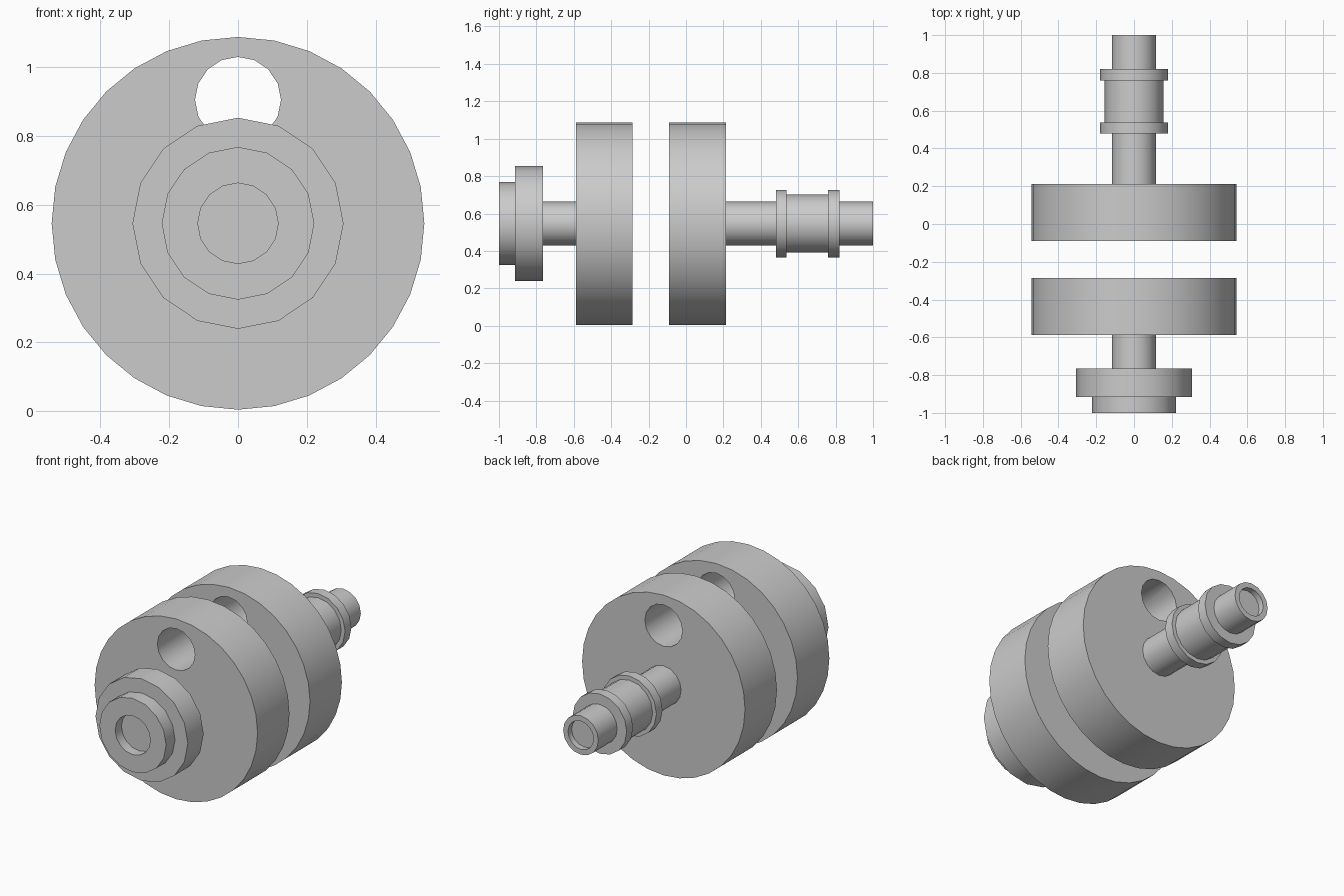
import bpy, bmesh, math

cube = bpy.data.objects.get("Cube")
if cube:
    bpy.data.objects.remove(cube, do_unlink=True)

AXIS_Z = 0.546

steel = bpy.data.materials.new("grey steel")
steel.use_nodes = True
GREY = (0.6, 0.6, 0.6, 1)
steel.diffuse_color = GREY
steel.node_tree.nodes["Principled BSDF"].inputs["Base Color"].default_value = GREY


def lathe(name, profile, sides, z=AXIS_Z):
    """Closed turned part around the y axis; profile is (y, radius) pairs, ends capped."""
    bm = bmesh.new()
    rings = []
    for y, r in profile:
        angles = [2 * math.pi * i / sides for i in range(sides)]
        rings.append([bm.verts.new((r * math.sin(a), y, r * math.cos(a))) for a in angles])
    for a, b in zip(rings, rings[1:]):
        for i in range(sides):
            j = (i + 1) % sides
            bm.faces.new((a[i], a[j], b[j], b[i]))
    bm.faces.new(rings[0])
    bm.faces.new(rings[-1])
    bmesh.ops.recalc_face_normals(bm, faces=bm.faces)
    mesh = bpy.data.meshes.new(name)
    bm.to_mesh(mesh)
    bm.free()
    mesh.materials.append(steel)
    obj = bpy.data.objects.new(name, mesh)
    obj.location.z = z
    bpy.context.collection.objects.link(obj)
    return obj


def smooth(obj):
    bpy.ops.object.select_all(action='DESELECT')
    obj.select_set(True)
    bpy.context.view_layer.objects.active = obj
    bpy.ops.object.shade_smooth_by_angle(angle=math.radians(30))


# Two crank webs, each bored through for the crank pin
bore = lathe("pin_bore_cutter", [(-0.8, 0.125), (0.5, 0.125)], 16, 0.905)
bore.hide_render = True
webs = [lathe("front_crank_web", [(-0.588, 0.542), (-0.285, 0.542)], 32),
        lathe("rear_crank_web", [(-0.09, 0.542), (0.213, 0.542)], 32)]
for web in webs:
    cut = web.modifiers.new("pin bore", 'BOOLEAN')
    cut.operation = 'DIFFERENCE'
    cut.solver = 'EXACT'
    cut.object = bore
    bpy.context.view_layer.objects.active = web
    bpy.ops.object.modifier_apply(modifier=cut.name)
bpy.data.objects.remove(bore, do_unlink=True)

# Front journal with its stepped hub and shallow end recess
front = lathe("front_hub", [
    (-0.94, 0.117), (-1.0, 0.117), (-1.0, 0.222), (-0.915, 0.222),
    (-0.915, 0.307), (-0.765, 0.307), (-0.765, 0.117), (-0.588, 0.117)], 16)

# Rear journal with bearing sleeve between two collars, and hollow tip
rear = lathe("rear_shaft", [
    (0.213, 0.117), (0.48, 0.117), (0.48, 0.18), (0.538, 0.18),
    (0.538, 0.155), (0.76, 0.155), (0.76, 0.18), (0.82, 0.18),
    (0.82, 0.117), (1.0, 0.117), (1.0, 0.085), (0.965, 0.085)], 16)

for part in webs + [front, rear]:
    smooth(part)
